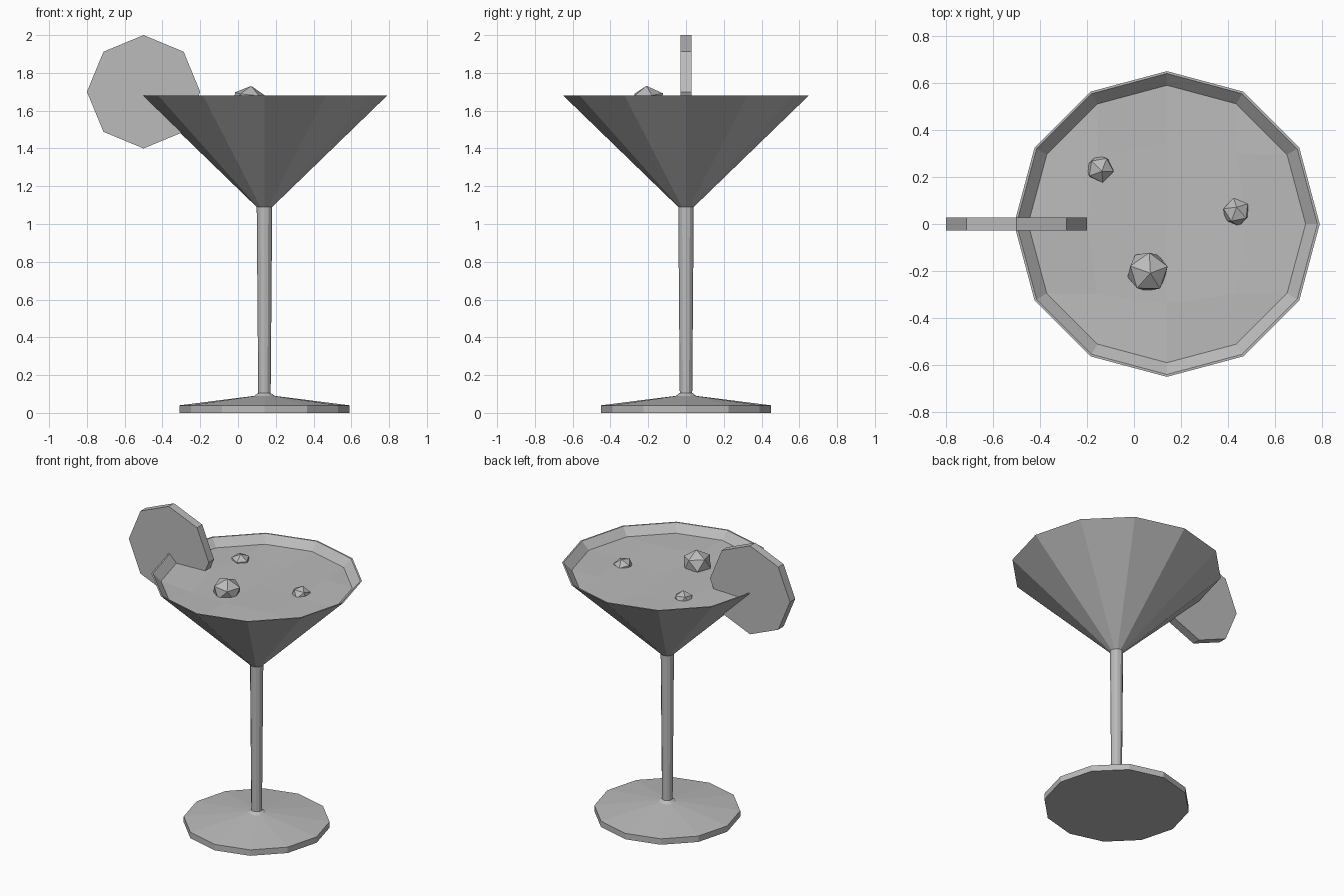
import bpy, bmesh, math
from math import cos, sin, pi
from mathutils import Matrix, Euler

cube = bpy.data.objects.get("Cube")
if cube:
    bpy.data.objects.remove(cube, do_unlink=True)

SIDES = 12
CENTRE_X = 0.14
LIQUID_Z = 1.63

grey = bpy.data.materials.new("plain grey")
grey.use_nodes = True
grey.diffuse_color = (0.5, 0.5, 0.5, 1)
grey.node_tree.nodes["Principled BSDF"].inputs["Base Color"].default_value = (0.5, 0.5, 0.5, 1)


def finish(bm, name, location):
    """Turn a bmesh into a flat shaded object."""
    bmesh.ops.recalc_face_normals(bm, faces=bm.faces)
    mesh = bpy.data.meshes.new(name)
    bm.to_mesh(mesh)
    bm.free()
    mesh.materials.append(grey)
    obj = bpy.data.objects.new(name, mesh)
    obj.location = location
    bpy.context.collection.objects.link(obj)
    return obj


def lathe(name, profile):
    """Revolve a (radius, height) profile around the glass axis."""
    bm = bmesh.new()
    verts = [bm.verts.new((r, 0, z)) for r, z in profile]
    edges = [bm.edges.new(pair) for pair in zip(verts, verts[1:])]
    bmesh.ops.spin(bm, geom=verts + edges, cent=(0, 0, 0), axis=(0, 0, 1),
                   angle=2 * pi, steps=SIDES, use_merge=True)
    bmesh.ops.remove_doubles(bm, verts=bm.verts, dist=0.0005)
    return finish(bm, name, (CENTRE_X, 0, 0))


# Glass: foot, stem, then the thin cup wall down to its inner point
lathe("glass", [(0, 0), (0.45, 0), (0.45, 0.04), (0.055, 0.09), (0.033, 0.105),
                (0.041, 1.09), (0.65, 1.68), (0.64, 1.68), (0.59, LIQUID_Z), (0, 1.1)])

# Drink surface: gently rippled patches filling the cup
bm = bmesh.new()
rim = [bm.verts.new((0.592 * cos(i * pi / 6), 0.592 * sin(i * pi / 6), 0))
       for i in range(SIDES)]
ring = []
for i in range(8):
    r = 0.34 if i % 2 == 0 else 0.42
    ring.append(bm.verts.new((r * cos(i * pi / 4), r * sin(i * pi / 4),
                              0.012 * sin(i * 2.2))))
middle = bm.verts.new((0, 0, -0.005))
for q in range(4):
    a, b, c = ring[2 * q], ring[2 * q + 1], ring[(2 * q + 2) % 8]
    r0, r1, r2, r3 = (rim[(3 * q + k) % SIDES] for k in range(4))
    for face in ((middle, a, b, c), (a, r0, r1, b), (b, r1, r2), (b, r2, r3, c)):
        bm.faces.new(face)
surface = finish(bm, "drink_surface", (CENTRE_X, 0, LIQUID_Z))

# Fruit slice: an eight sided disc hooked over the rim
bm = bmesh.new()
bmesh.ops.create_cone(bm, cap_ends=True, segments=8, radius1=0.3, radius2=0.3,
                      depth=0.056, matrix=Matrix.Rotation(pi / 2, 4, "X"))
finish(bm, "fruit_slice", (-0.5, 0, 1.7))

# Ice lumps floating in the drink
for name, spot, size, tilt in (("large_ice", (0.058, -0.203, 1.652), 0.094, (0.1, 0.1, 0.3)),
                               ("back_ice", (-0.145, 0.235, 1.625), 0.062, (0.2, -0.1, 1.1)),
                               ("left_ice", (0.435, 0.05, 1.625), 0.062, (-0.3, 0.2, 0.5))):
    bm = bmesh.new()
    bmesh.ops.create_icosphere(bm, subdivisions=1, radius=size,
                               matrix=Euler(tilt).to_matrix().to_4x4())
    ice = finish(bm, name, spot)
    ice.scale.z = 0.85
